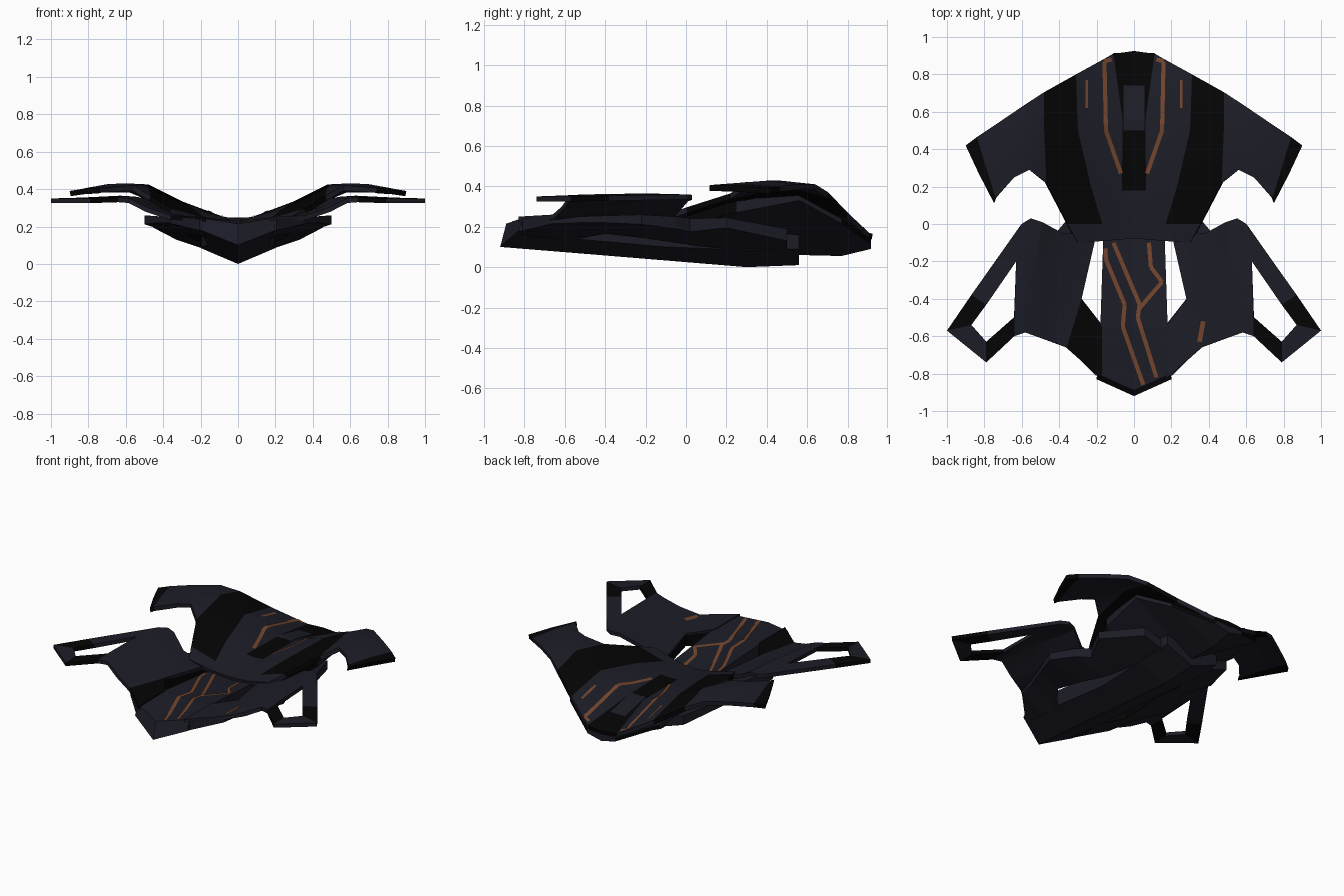
import bpy, bmesh, math
from mathutils import Vector
from mathutils.bvhtree import BVHTree

if "Cube" in bpy.data.objects:
    bpy.data.objects.remove(bpy.data.objects["Cube"])


def material(name, rgb):
    m = bpy.data.materials.new(name)
    m.diffuse_color = (*rgb, 1)
    m.use_nodes = True
    m.node_tree.nodes["Principled BSDF"].inputs["Base Color"].default_value = m.diffuse_color
    return m


MATS = [material("dark navy", (0.012, 0.012, 0.0205)),
        material("black", (0.0013, 0.0013, 0.0013)),
        material("burnt orange", (0.17, 0.059, 0.025))]
NAVY, BLACK, ORANGE = 0, 1, 2


def finish(name, bm):
    me = bpy.data.meshes.new(name)
    bm.to_mesh(me)
    ob = bpy.data.objects.new(name, me)
    bpy.context.collection.objects.link(ob)
    for m in MATS:
        me.materials.append(m)
    return ob


def skin(name, pts, faces, thick):
    """Mirrored sheet with thickness; faces are (indices, right colour, left colour)."""
    bm = bmesh.new()
    for sx in (1, -1):
        vs = [bm.verts.new((sx * x, y, z)) for x, y, z in pts]
        for idx, right, left in faces:
            f = bm.faces.new([vs[i] for i in idx])
            f.material_index = right if sx > 0 else left
            f.normal_update()
            if f.normal.z < 0:
                f.normal_flip()
    bmesh.ops.remove_doubles(bm, verts=bm.verts, dist=0.0005)
    bm.normal_update()
    tree = BVHTree.FromBMesh(bm)
    ob = finish(name, bm)
    bm.free()
    mod = ob.modifiers.new("thickness", 'SOLIDIFY')
    mod.thickness = thick
    mod.offset = -1
    bpy.ops.object.select_all(action='DESELECT')
    ob.select_set(True)
    bpy.context.view_layer.objects.active = ob
    bpy.ops.object.modifier_apply(modifier=mod.name)
    bpy.ops.object.shade_smooth_by_angle(angle=math.radians(22))
    return tree


def loft(name, rings, mirror=False, colour=lambda seg, side: NAVY, cap=NAVY):
    """Closed solid through rings of points; cap colours the front end."""
    bm = bmesh.new()
    for sx in ((1, -1) if mirror else (1,)):
        vr = [[bm.verts.new((sx * x, y, z)) for x, y, z in r] for r in rings]
        n = len(rings[0])
        for s, (a, b) in enumerate(zip(vr, vr[1:])):
            for k in range(n):
                j = (k + 1) % n
                bm.faces.new((a[k], a[j], b[j], b[k])).material_index = colour(s, k)
        for ring, mat in ((vr[0], cap), (vr[-1], NAVY)):
            # six-sided ends fold along the centre line
            for part in ((ring[:4], ring[3:] + ring[:1]) if n == 6 else (ring,)):
                bm.faces.new(part).material_index = mat
    bmesh.ops.recalc_face_normals(bm, faces=bm.faces)
    tree = BVHTree.FromBMesh(bm)
    finish(name, bm)
    bm.free()
    return tree


def full(half):
    """Half section, top centre to keel, completed to both sides."""
    return half + [(-x, y, z) for x, y, z in reversed(half[1:-1])]


def drape(name, path, width, tree, mat, mirror=False):
    """Thin painted strip laid on a surface from above."""
    bm = bmesh.new()
    for sx in ((1, -1) if mirror else (1,)):
        for (x0, y0), (x1, y1) in zip(path, path[1:]):
            a, b = Vector((sx * x0, y0)), Vector((sx * x1, y1))
            d = (b - a).normalized()
            side = Vector((-d.y, d.x)) * width / 2
            prev = None
            n = max(2, int((b - a).length / 0.03))
            for i in range(n + 1):
                c = a.lerp(b, i / n)
                pair = []
                for p in (c - side, c + side):
                    hit = tree.ray_cast(Vector((p.x, p.y, 2)), Vector((0, 0, -1)))[0]
                    if hit:
                        pair.append(bm.verts.new((p.x, p.y, hit.z + 0.004)))
                if prev and len(pair) == 2:
                    f = bm.faces.new((prev[0], pair[0], pair[1], prev[1]))
                    f.material_index = mat
                    f.normal_update()
                    if f.normal.z < 0:
                        f.normal_flip()
                prev = pair if len(pair) == 2 else None
    finish(name, bm)
    bm.free()


# Central spine with pointed nose and V keel
spine = loft("spine_hull", [full(r) for r in (
    [(0, -.89, .215), (.19, -.805, .245), (.2, -.83, .18), (0, -.92, .10)],
    [(0, -.55, .232), (.18, -.55, .247), (.18, -.55, .14), (0, -.55, .07)],
    [(0, -.1, .19), (.165, -.1, .21), (.165, -.1, .10), (0, -.1, .033)],
    [(0, .3, .16), (.2, .3, .18), (.2, .3, .085), (0, .3, 0)],
    [(0, .56, .14), (.2, .56, .16), (.2, .56, .09), (0, .56, .01)])])

# Side rails: y, inner x, outer x, top inner, top outer, low inner, low outer
rails = [(-.81, .17, .205, .23, .24, .16, .18), (-.66, .17, .355, .23, .25, .14, .215),
         (-.54, .17, .38, .23, .25, .14, .22), (-.40, .28, .43, .235, .255, .165, .22),
         (-.22, .25, .50, .22, .26, .145, .212), (-.05, .21, .42, .2, .25, .12, .19),
         (.02, .2, .36, .195, .24, .11, .175), (.20, .2, .455, .19, .245, .09, .195),
         (.50, .15, .33, .14, .19, .07, .13)]
loft("side_rail", [[(xi, y, ti), (xo, y, to), (xo, y, lo), (xi, y, li)]
                   for y, xi, xo, ti, to, li, lo in rails], True,
     lambda s, k: BLACK if k == 3 else NAVY)

# Front gull wings with open tip frames
front_pts = [(.17, -.83, .25), (.17, -.55, .251), (.36, -.66, .26), (.28, -.40, .25),
             (.20, -.05, .225), (.48, -.615, .30), (.46, -.4, .31), (.38, -.05, .28),
             (.58, -.58, .35), (.55, -.35, .36), (.49, .01, .35), (.64, -.60, .355),
             (.64, -.50, .36), (.63, -.20, .365), (.60, 0, .36), (.79, -.74, .35),
             (1.0, -.57, .35), (.79, -.63, .352), (.87, -.54, .352), (.55, .03, .358),
             (.87, -.38, .353), (.79, -.43, .356)]
N2, B2 = (NAVY, NAVY), (BLACK, BLACK)
front_faces = [((0, 2, 3, 1), NAVY, BLACK), ((2, 5, 6, 3), *N2), ((3, 6, 7, 4), *N2),
               ((5, 8, 9, 6), *N2), ((6, 9, 10, 7), *N2), ((8, 11, 12, 9), *N2),
               ((9, 12, 13), *N2), ((9, 13, 14), *N2), ((9, 14, 19, 10), *N2),
               ((11, 15, 17, 12), *B2), ((15, 16, 18, 17), *N2),
               ((16, 20, 21, 18), *B2), ((20, 14, 13, 21), *N2)]
front = skin("front_wings", front_pts, front_faces, 0.025)

# Rear deck and swept wings, as spanwise columns of points running front to back
columns = [[(0, -.08, .21), (0, 0, .22), (0, .18, .245), (0, .55, .24), (0, .925, .165)],
           [(.065, -.082, .213), (.065, 0, .225), (.065, .18, .25), (.06, .55, .245),
            (.11, .91, .167)],
           [(.15, -.09, .225), (.17, 0, .242), (.23, .2, .29), (.30, .5, .335), (.31, .80, .27)],
           [(.30, -.10, .26), (.355, 0, .295), (.468, .22, .365), (.48, .5, .425),
            (.48, .705, .37)],
           [(.56, .29, .42), (.58, .45, .43), (.58, .64, .41)],
           [(.64, .25, .415), (.69, .40, .428), (.72, .545, .41)],
           [(.74, .14, .408), (.79, .30, .41), (.84, .465, .40)],
           [(.75, .115, .405), (.83, .27, .40), (.90, .42, .39)]]
rear_pts, rear_faces, starts = [], [], []
for col in columns:
    starts.append(len(rear_pts))
    rear_pts += col
for c, (a, b) in enumerate(zip(columns, columns[1:])):
    for k in range(1, min(len(a), len(b))):
        ia, ib = starts[c] + len(a) - k, starts[c + 1] + len(b) - k
        dark = c == 6 or (c == 0 and k < 3) or (c == 2 and k < 4)
        rear_faces.append(((ia, ia - 1, ib - 1, ib), *(B2 if dark else N2)))
rear = skin("rear_wings", rear_pts, rear_faces, 0.028)

# Rear hull body under the deck
loft("rear_hull", [full([(0, y, t), (w, y, e), (w, y, l), (0, y, k)]) for y, w, t, e, l, k in (
    (-.075, .28, .185, .225, .19, .11), (.25, .43, .205, .335, .27, .06),
    (.56, .45, .20, .355, .33, .06), (.77, .34, .165, .24, .215, .055),
    (.915, .105, .14, .14, .115, .09))], False,
     lambda s, k: BLACK if s in (0, 3) and k in (1, 4) else NAVY, BLACK)

# Navy panel on the black centre strip of the deck
drape("deck_panel", [(0, .50), (0, .74)], 0.11, rear, NAVY)

# Orange lines on the rear deck
drape("rear_stripe", [(.12, .88), (.158, .87), (.15, .5), (.07, .27)], 0.022, rear, ORANGE, True)
drape("rear_dash", [(.252, .62), (.252, .77)], 0.014, rear, ORANGE, True)

# Orange cracks on the front spine and flank
for i, path in enumerate([
        [(-.155, -.1), (-.15, -.19), (-.05, -.43), (-.06, -.55), (.05, -.86)],
        [(-.11, -.1), (.03, -.43), (.02, -.5), (.12, -.82)],
        [(.08, -.1), (.09, -.23), (.15, -.31), (.03, -.45)]]):
    drape(f"front_crack_{i + 1}", path, 0.022, spine, ORANGE)
drape("flank_crack", [(.37, -.52), (.35, -.63)], 0.025, front, ORANGE)
